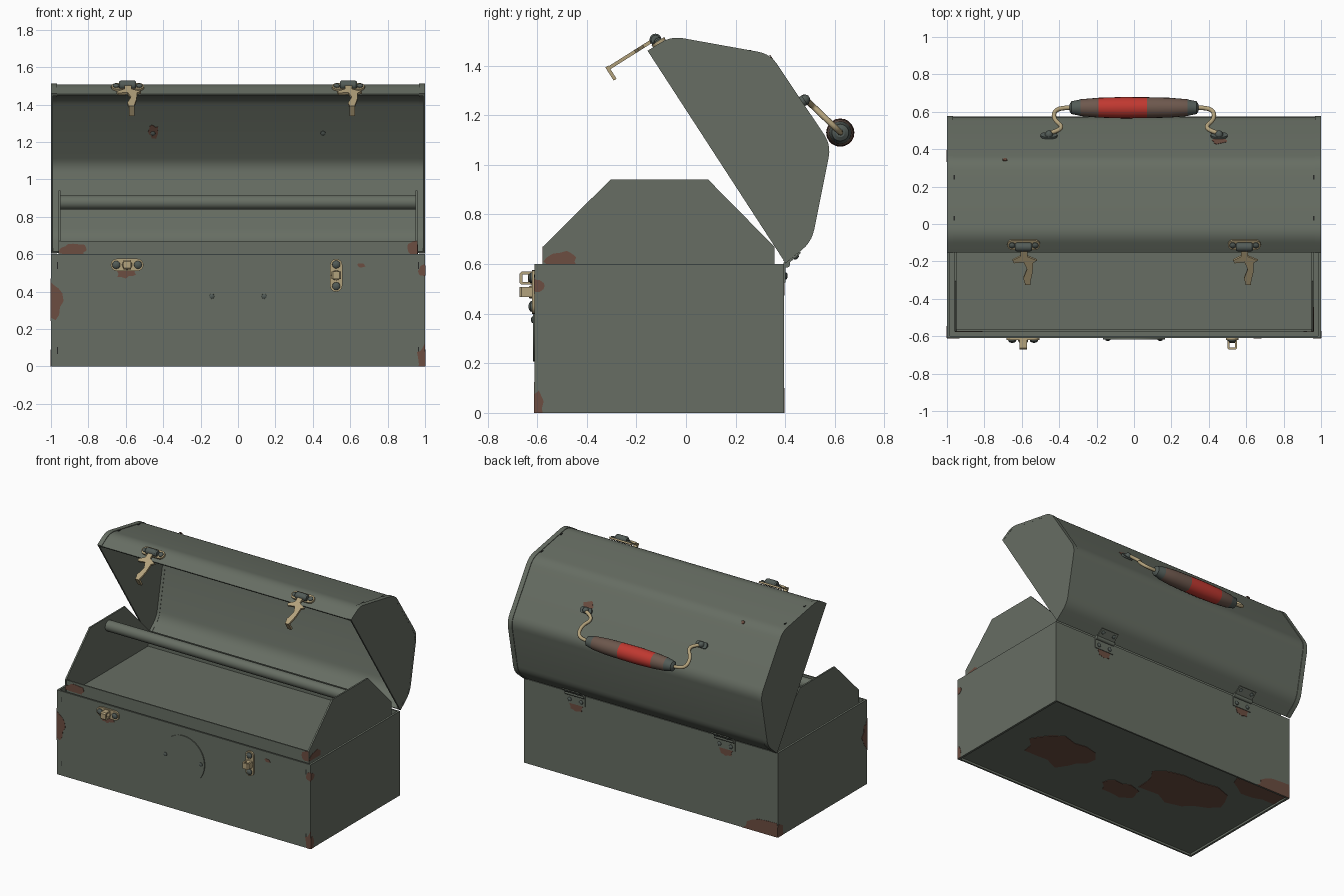
import bpy, bmesh, math, random
from mathutils import Vector as V

if "Cube" in bpy.data.objects:
    bpy.data.objects.remove(bpy.data.objects["Cube"])

def mat(name, c):
    m = bpy.data.materials.new(name)
    m.diffuse_color = (*c, 1)
    m.use_nodes = True
    m.node_tree.nodes["Principled BSDF"].inputs["Base Color"].default_value = m.diffuse_color
    return m

GREEN = mat("grey_green_paint", (.135, .155, .125))
RUST = mat("rust_brown", (.15, .075, .052))
BRASS = mat("pale_brass", (.45, .36, .20))
STEEL = mat("dark_steel", (.085, .105, .095))
RED = mat("red_grip", (.53, .04, .03))
BROWN = mat("brown_grip", (.155, .098, .075))
DARK = mat("dark_slot", (.02, .022, .02))

def finish(name, bm, *mats):
    bmesh.ops.recalc_face_normals(bm, faces=bm.faces)
    me = bpy.data.meshes.new(name)
    bm.to_mesh(me)
    bm.free()
    for m in mats:
        me.materials.append(m)
    me.shade_smooth()
    me.set_sharp_from_angle(angle=math.radians(32))
    ob = bpy.data.objects.new(name, me)
    bpy.context.collection.objects.link(ob)
    return ob

def prism(name, pts, vec, m):
    """Closed outline extruded along a vector."""
    bm = bmesh.new()
    a = [bm.verts.new(V(p)) for p in pts]
    b = [bm.verts.new(V(p) + V(vec)) for p in pts]
    bm.faces.new(a)
    bm.faces.new(b[::-1])
    for i in range(len(a)):
        j = (i + 1) % len(a)
        bm.faces.new((a[i], b[i], b[j], a[j]))
    return finish(name, bm, m)

def boxes(name, items, m):
    """Several boxes (x0,x1,y0,y1,z0,z1) in one object."""
    bm = bmesh.new()
    for x0, x1, y0, y1, z0, z1 in items:
        for v in bmesh.ops.create_cube(bm, size=1)["verts"]:
            v.co = V(((x0 + x1) / 2 + v.co.x * (x1 - x0), (y0 + y1) / 2 + v.co.y * (y1 - y0),
                      (z0 + z1) / 2 + v.co.z * (z1 - z0)))
    return finish(name, bm, m)

def lathe(name, prof, c, axis, mats, segs=20):
    """Profile of (along, radius, material) turned about an axis through c."""
    bm = bmesh.new()
    rot = V((1, 0, 0)).rotation_difference(V(axis))
    rings = []
    for a, r, _ in prof:
        rings.append([bm.verts.new(V(c) + rot @ V((a, r * math.cos(t), r * math.sin(t))))
                      for t in (2 * math.pi * k / segs for k in range(segs))])
    for (p, q), (_, _, mi) in zip(zip(rings, rings[1:]), prof):
        for k in range(segs):
            bm.faces.new((p[k], p[(k + 1) % segs], q[(k + 1) % segs], q[k])).material_index = mi
    bm.faces.new(rings[0]).material_index = prof[0][2]
    bm.faces.new(rings[-1]).material_index = prof[-1][2]
    return finish(name, bm, *mats)

def rivet(name, c, axis, r, h, m=STEEL):
    lathe(name, [(-.004, r, 0), (h * .4, r * .95, 0), (h * .8, r * .65, 0), (h, r * .25, 0)], c, axis, [m], 12)

def tube(name, pts, r, m):
    cu = bpy.data.curves.new(name, 'CURVE')
    cu.dimensions = '3D'
    cu.bevel_depth = r
    cu.bevel_resolution = 2
    sp = cu.splines.new('NURBS')
    sp.points.add(len(pts) - 1)
    for p, q in zip(sp.points, pts):
        p.co = (*q, 1)
    sp.use_endpoint_u = True
    sp.order_u = 3
    cu.materials.append(m)
    bpy.context.collection.objects.link(bpy.data.objects.new(name, cu))

def rust(c, u, v, ru, rv, seed, lim=((-1, 1), (-.61, .395), (0, .6))):
    """Thin ragged rust patch, clamped to the panel limits."""
    rnd = random.Random(seed)
    u, v, c = V(u), V(v), V(c)
    pts = []
    for k in range(16):
        t, w = 2 * math.pi * k / 16, rnd.uniform(.7, 1.1)
        p = c + u * ru * w * math.cos(t) + v * rv * w * math.sin(t)
        if lim:
            p = V([min(max(p[i], lim[i][0]), lim[i][1]) if abs(u[i]) + abs(v[i]) > .1 else p[i] for i in range(3)])
        pts.append(p)
    n = u.cross(v).normalized() * .004
    prism("rust_patch", [p - n / 2 for p in pts], n, RUST)

# base box with recessed floor
boxes("base_box", [(-1, 1, -.61, -.598, 0, .6), (-1, 1, .383, .395, 0, .6), (-1, -.985, -.6, .385, 0, .6),
                   (.985, 1, -.6, .385, 0, .6), (-.99, .99, -.6, .385, .015, .03)], GREEN)
boxes("base_seam_slots", [(s * .965 - .003, s * .965 + .003, -.612, -.608, z - .018, z + .018)
                          for s in (-1, 1) for z in (.54, .085)], DARK)

# lift-out tray with shaped ends and carrying bar
boxes("tray", [(-.96, .96, -.575, -.565, .55, .67), (-.96, .96, .345, .355, .55, .67),
               (-.96, .96, -.575, .355, .55, .56)], GREEN)
end = [(-.576, .55), (-.576, .67), (-.305, .94), (.09, .94), (.356, .67), (.356, .55)]
for s in (-1, 1):
    prism("tray_end", [(s * .95, y, z) for y, z in end], (s * .011, 0, 0), GREEN)
lathe("tray_bar", [(-.955, .038, 0), (.955, .038, 0)], (0, -.1, .877), (1, 0, 0), [GREEN], 24)

# open lid: rounded profile shell, folded end bands and end plates
corners = [(-.155, 1.46), (-.06, 1.519), (.34, 1.447), (.585, 1.08), (.507, .69), (.402, .603)]

def rounded(cs, r):
    out = [V(cs[0])]
    for a, b, c in zip(cs, cs[1:], cs[2:]):
        a, b, c = V(a), V(b), V(c)
        p, q = b + (a - b).normalized() * r, b + (c - b).normalized() * r
        out += [p * (1 - t) ** 2 + b * 2 * t * (1 - t) + q * t * t for t in (0, .2, .4, .6, .8, 1)]
    return out + [V(cs[-1])]

def offset(ps, d):
    out = []
    for i, p in enumerate(ps):
        t = (ps[min(i + 1, len(ps) - 1)] - ps[max(i - 1, 0)]).normalized()
        out.append(p + V((-t.y, t.x)) * d)
    return out

line = rounded(corners, .05)

def lid_strip(name, out, inn, x0, x1):
    pts = offset(line, out) + offset(line, -inn)[::-1]
    prism(name, [(x0, p.x, p.y) for p in pts], (x1 - x0, 0, 0), GREEN)

lid_strip("lid_shell", -.004, .014, -.975, .975)
for s in (-1, 1):
    lid_strip("lid_end_band", 0, .016, s * .967, s * 1.0)
    prism("lid_end_plate", [(s * .988, p.x, p.y) for p in offset(line, -.003)], (s * .0115, 0, 0), GREEN)
    for y, z in ((.25, 1.4605), (.03, 1.5)):
        boxes("lid_seam_slot", [(s * .96 - .004, s * .96 + .004, y - .012, y + .012, z - .005, z + .002)], DARK)

# round badge plate on the front
lathe("front_disc", [(0, .167, 0), (.008, .167, 0)], (0, -.609, .375), (0, -1, 0), [GREEN], 48)
for s in (-1, 1):
    rivet("disc_rivet", (s * .14, -.617, .375), (0, -1, 0), .014, .008)

# stadium outline in a plane
def stadium(c, u, v, half, r):
    out = []
    for k in range(18):
        t = -math.pi / 2 + math.pi * (k if k < 9 else k - 1) / 8
        out.append(V(c) + V(u) * (math.cos(t) * r + (half - r) * (1 if k < 9 else -1)) + V(v) * math.sin(t) * r)
    return out

# latch keepers: one sits level, the other is turned upright
for cx, cz, u, v in ((-.593, .543, V((1, 0, 0)), V((0, 0, 1))), (.525, .487, V((0, 0, 1)), V((1, 0, 0)))):
    c, out = V((cx, -.609, cz)), V((0, -1, 0))
    prism("keeper_plate", stadium(c, u, v, .088, .033), out * .012, BRASS)
    for s in (-1, 1):
        rivet("keeper_rivet", c + u * s * .058 + out * .012, out, .022, .014)
    lathe("keeper_boss", [(0, .027, 0), (.012, .025, 0), (.018, .015, 0)], c + out * .01, out, [BRASS], 16)
    loop = [c + out * d + v * w - u * .02 for d, w in ((.01, -.026), (.055, -.026), (.063, -.018), (.063, .018),
            (.055, .026), (.01, .026), (.01, .015), (.05, .015), (.05, -.015), (.01, -.015))]
    prism("keeper_loop", loop, u * .04, BRASS)

# lid latches on the front lip
T, N, X = V((0, -.846, -.533)), V((0, -.533, .846)), V((1, 0, 0))
hook = [(-.018, 0), (-.018, .06), (-.06, .085), (-.052, .102), (0, .095), (.018, .14), (-.002, .2), (.008, .232),
        (.034, .232), (.048, .16), (.05, .1), (.072, .085), (.02, .06), (.02, 0)]
for s in (-1, 1):
    o = V((s * .59, -.107, 1.489))
    prism("latch_plate", stadium(o, X, T, .088, .03), N * .012, BRASS)
    for k in (-1, 1):
        rivet("latch_rivet", o + X * k * .062 + N * .012, N, .018, .012)
    lathe("latch_barrel", [(-.045, .018, 0), (-.036, .024, 0), (.036, .024, 0), (.045, .018, 0)],
          o + N * .022 + T * .005, X, [STEEL], 16)
    prism("latch_hook", [o + X * x + T * t + N * .018 for x, t in hook], N * .014, BRASS)
    prism("latch_finger_tab", [o + X * x + T * .222 + N * n for x, n in
          ((.006, .035), (.036, .035), (.036, -.028), (.006, -.028))], T * .014, BRASS)

# carrying handle: turned grip, bent wire arms, mounting eyes
prof = [(-.345, .018, 2), (-.335, .034, 2), (-.30, .041, 2), (-.285, .045, 1), (-.19, .053, 0), (-.06, .057, 0),
        (.07, .056, 1), (.19, .053, 1), (.285, .045, 2), (.30, .041, 2), (.335, .034, 2), (.345, .018, 2)]
lathe("handle_grip", prof, (0, .622, 1.13), (1, 0, 0), [RED, BROWN, STEEL], 20)
PN, PV = V((0, .83, .557)), V((0, .557, -.83))
for s in (-1, 1):
    arm = [(.33, .622), (.39, .622), (.43, .60), (.425, .555), (.385, .525), (.40, .50), (.455, .485)]
    tube("handle_arm", [(s * x, y, 1.262 - (y - .485) * .96) for x, y in arm], .012, BRASS)
    eye = V((s * .455, .468, 1.255))
    prism("handle_mount", stadium(eye, X, PV, .045, .022), PN * .012, STEEL)
    rivet("handle_eye", eye + PN * .008, PN, .022, .026)
    rivet("handle_inner_rivet", eye - PN * .016, -PN, .014, .008)

# hinges at the back
HU, HN = V((0, .77, .638)), V((0, .638, -.77))
for s in (-1, 1):
    cx = s * .59
    lathe("hinge_pin", [(-.075, .014, 0), (.075, .014, 0)], (cx, .406, .6), (1, 0, 0), [GREEN], 12)
    boxes("hinge_leaf", [(cx - .075, cx + .075, .39, .401, .525, .6)], GREEN)
    prism("hinge_lid_leaf", [V((cx + x, .405, .605)) + HU * h for x, h in ((-.07, 0), (.07, 0), (.07, .07), (-.07, .07))],
          HN * .007, GREEN)
    for k in (-1, 1):
        rivet("hinge_rivet", (cx + k * .045, .4, .552), (0, 1, 0), .015, .01)
        rivet("hinge_lid_rivet", V((cx + k * .045, .405, .605)) + HU * .045 + HN * .007, HN, .013, .008)
    rust((cx, .395, .51), (1, 0, 0), (0, 0, 1), .06, .035, 3)

# rust patches
FX, FY, FZ = (1, 0, 0), (0, 1, 0), (0, 0, 1)
for i, (x, z, a, b) in enumerate(((-1, .35, .065, .11), (-.6, .505, .06, .035), (1, .51, .04, .035),
                                  (1, .04, .045, .09), (.66, .54, .022, .014))):
    rust((x, -.61, z), FX, FZ, a, b, i)
TL = ((-.96, .96), (-.575, .355), (.6, .67))
rust((-.88, -.576, .62), FX, FZ, .08, .04, 11, TL)
rust((.96, -.576, .63), FX, FZ, .055, .06, 12, TL)
rust((.961, -.51, .61), FY, FZ, .075, .045, 13, TL)
rust((1, -.61, .02), FY, FZ, .04, .07, 14)
rust((-1, -.61, .35), FY, FZ, .06, .11, 15)
rust((1, -.6, .51), FY, FZ, .03, .03, 19)
rust((-.92, .395, .02), FX, FZ, .2, .09, 16)
rust((-1, .395, .02), FY, FZ, .08, .07, 17)
for i, (x, y, a, b) in enumerate(((.53, -.12, .25, .18), (-.42, 0, .36, .2), (-.82, .36, .22, .14), (-.1, -.25, .15, .1))):
    rust((x, y, .014), FX, FY, a, b, 20 + i, ((-.985, .985), (-.598, .383), (0, 1)))
rust(V((.46, .448, 1.283)) + PN * -.003, X, PV, .04, .035, 30, None)
rust((-.69, .345, 1.432), X, PV, .014, .014, 31, None)
rust(V((-.45, .463, 1.263)) - PN * .0155, X, PV, .03, .045, 32, None)
